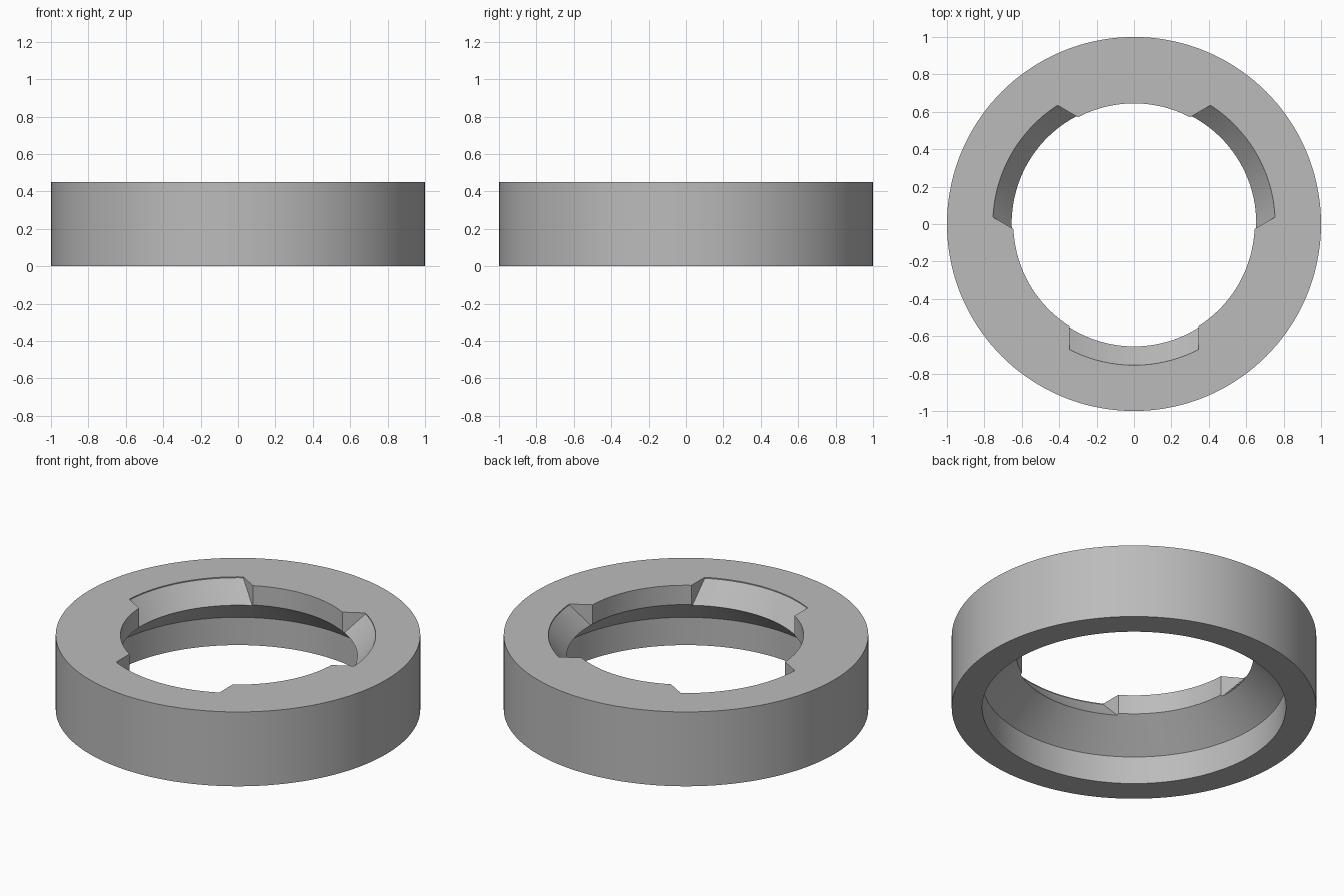
import bpy, bmesh
from math import cos, sin, pi, sqrt, radians
from mathutils import Matrix

cube = bpy.data.objects.get("Cube")
if cube:
    bpy.data.objects.remove(cube, do_unlink=True)

grey = bpy.data.materials.new("plain_grey")
grey.use_nodes = True
COLOUR = (0.5, 0.5, 0.5, 1)
grey.diffuse_color = COLOUR
grey.node_tree.nodes["Principled BSDF"].inputs["Base Color"].default_value = COLOUR


def make_object(name, bm):
    bmesh.ops.recalc_face_normals(bm, faces=bm.faces)
    mesh = bpy.data.meshes.new(name)
    bm.to_mesh(mesh)
    bm.free()
    mesh.materials.append(grey)
    obj = bpy.data.objects.new(name, mesh)
    bpy.context.collection.objects.link(obj)
    return obj


def bridge(bm, a, b):
    n = len(a)
    for i in range(n):
        j = (i + 1) % n
        bm.faces.new((a[i], a[j], b[j], b[i]))


# Ring body: a closed profile turned about z, wide below and conical inside
SEGMENTS = 144
profile = [(1, 0), (1, 0.45), (0.645, 0.45), (0.645, 0.333), (0.833, 0.168), (0.833, 0)]
bm = bmesh.new()
loops = [[bm.verts.new((r * cos(2 * pi * i / SEGMENTS), r * sin(2 * pi * i / SEGMENTS), z))
          for i in range(SEGMENTS)] for r, z in profile]
for k, loop in enumerate(loops):
    bridge(bm, loop, loops[(k + 1) % len(loops)])
ring = make_object("locking_ring", bm)


# Notch cutter: straight parallel sides, curved back that slopes inward going down
def notch_cutter(angle):
    bm = bmesh.new()
    half, steps = 0.345, 24
    levels = []
    for r, z in [(0.58, 0.235), (0.755, 0.444), (0.755, 0.6)]:
        xs = [half * (2 * i / steps - 1) for i in range(steps + 1)]
        pts = [(x, -sqrt(r * r - x * x), z) for x in xs]
        pts += [(half, -0.3, z), (-half, -0.3, z)]
        levels.append([bm.verts.new(p) for p in pts])
    for low, high in zip(levels, levels[1:]):
        bridge(bm, low, high)
    bm.faces.new(levels[0])
    bm.faces.new(levels[-1])
    bm.transform(Matrix.Rotation(angle, 4, "Z"))
    cutter = make_object("notch_cutter", bm)
    cutter.hide_render = True
    return cutter


# Three evenly spaced notches
cutters = [notch_cutter(radians(a)) for a in (0, 120, 240)]
for cutter in cutters:
    mod = ring.modifiers.new("notch", "BOOLEAN")
    mod.operation = "DIFFERENCE"
    mod.solver = "EXACT"
    mod.object = cutter

# Bake the cuts and drop the cutters
graph = bpy.context.evaluated_depsgraph_get()
cut_mesh = bpy.data.meshes.new_from_object(ring.evaluated_get(graph))
ring.modifiers.clear()
ring.data = cut_mesh
for cutter in cutters:
    bpy.data.objects.remove(cutter, do_unlink=True)

bpy.ops.object.select_all(action="DESELECT")
ring.select_set(True)
bpy.context.view_layer.objects.active = ring
bpy.ops.object.shade_smooth_by_angle(angle=radians(25))
